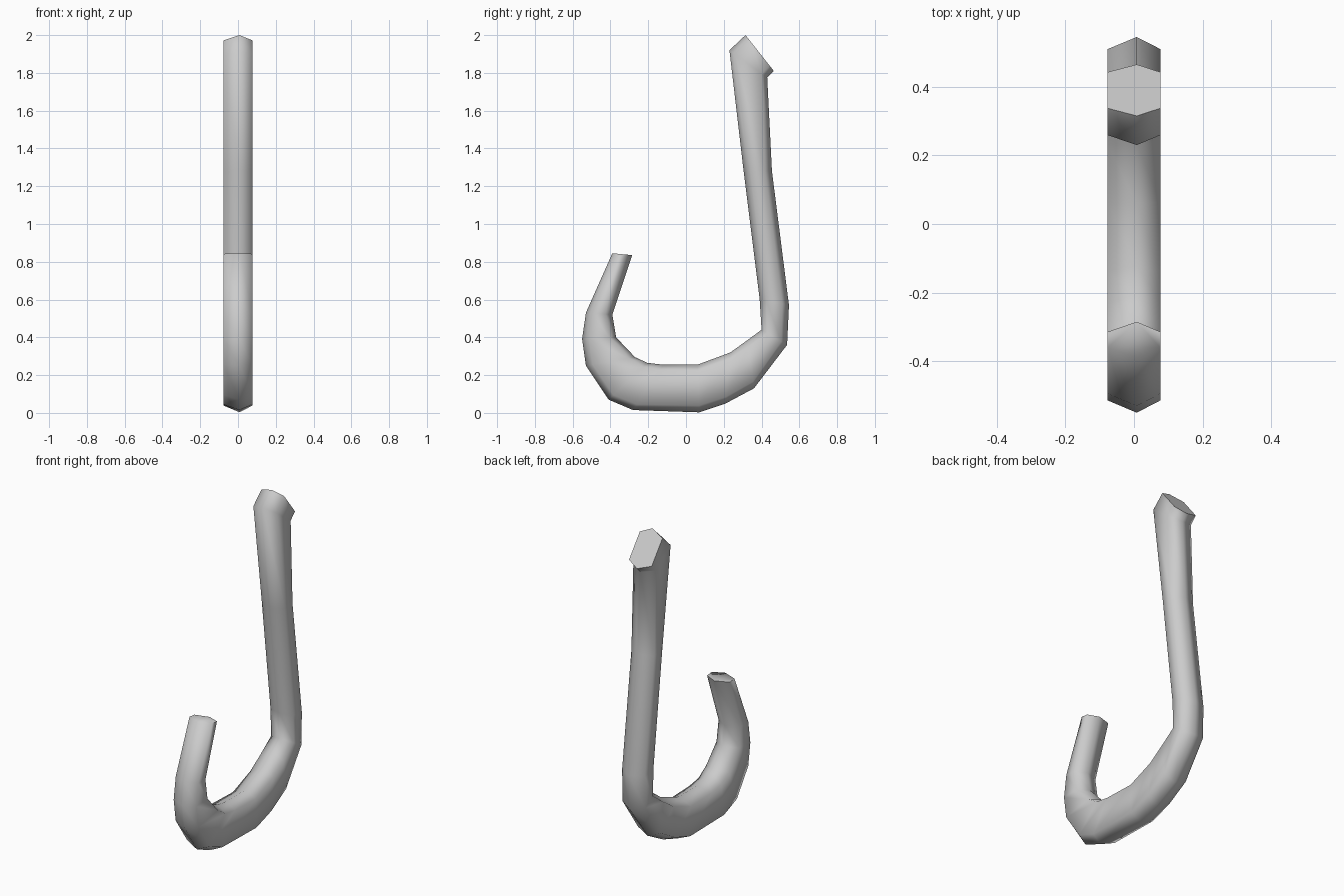
import bpy, bmesh, math
from mathutils import Vector

if "Cube" in bpy.data.objects:
    bpy.data.objects.remove(bpy.data.objects["Cube"])

# Hook stations from point to head: outer (y, z), inner (y, z)
STATIONS = [
    ((-0.39, 0.845), (-0.285, 0.835)),
    ((-0.53, 0.53), (-0.39, 0.52)),
    ((-0.55, 0.39), (-0.37, 0.40)),
    ((-0.53, 0.25), (-0.27, 0.295)),
    ((-0.41, 0.07), (-0.205, 0.265)),
    ((-0.28, 0.015), (-0.12, 0.255)),
    ((0.07, 0.003), (0.06, 0.255)),
    ((0.21, 0.05), (0.235, 0.32)),
    ((0.36, 0.13), (0.325, 0.385)),
    ((0.535, 0.36), (0.40, 0.44)),
    ((0.545, 0.57), (0.39, 0.60)),
    ((0.455, 1.28), (0.305, 1.28)),
    ((0.43, 1.775), (0.23, 1.92)),
    ((0.465, 1.81), (0.315, 2.0)),
]
HALF, RIDGE, INSET = 0.077, 0.008, 0.036


def ring(bm, outer, inner):
    """Six-sided section with ridges on the outer and inner curve."""
    o, i = Vector((0, *outer)), Vector((0, *inner))
    d = (i - o).normalized() * min(INSET, (i - o).length * 0.28)
    X = Vector((1, 0, 0))
    pts = [o + X * RIDGE, o + d + X * HALF, i - d + X * HALF,
           i + X * RIDGE, i - d - X * HALF, o + d - X * HALF]
    return [bm.verts.new(p) for p in pts]


# Hook body skinned through all sections, capped at both ends
bm = bmesh.new()
rings = [ring(bm, o, i) for o, i in STATIONS]
for a, b in zip(rings, rings[1:]):
    for k in range(6):
        n = (k + 1) % 6
        bm.faces.new((a[k], a[n], b[n], b[k]))
bm.faces.new(rings[0])
bm.faces.new(rings[-1])
bmesh.ops.recalc_face_normals(bm, faces=bm.faces)
mesh = bpy.data.meshes.new("hook")
bm.to_mesh(mesh)
bm.free()
hook = bpy.data.objects.new("hook", mesh)
bpy.context.collection.objects.link(hook)

# Smooth sides, crisp end caps
bpy.context.view_layer.objects.active = hook
hook.select_set(True)
bpy.ops.object.shade_smooth_by_angle(angle=math.radians(75))
